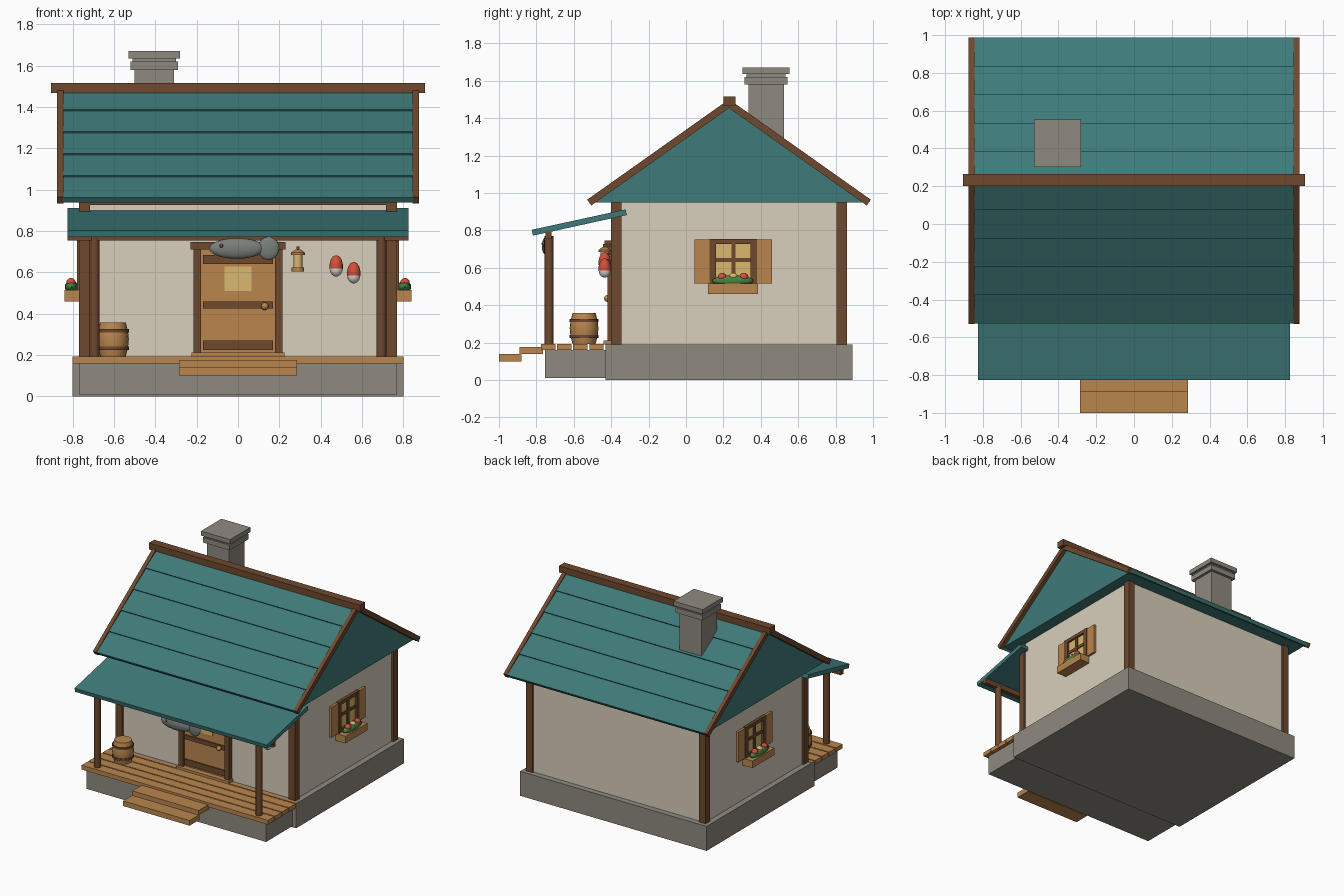
import bpy, bmesh, math
from mathutils import Matrix, Vector

if "Cube" in bpy.data.objects:
    bpy.data.objects.remove(bpy.data.objects["Cube"], do_unlink=True)


def material(name, r, g, b):
    lin = [(c / 255 / 12.92) if c < 11 else ((c / 255 + 0.055) / 1.055) ** 2.4 for c in (r, g, b)]
    m = bpy.data.materials.new(name)
    m.use_nodes = True
    m.diffuse_color = (*lin, 1)
    m.node_tree.nodes["Principled BSDF"].inputs["Base Color"].default_value = (*lin, 1)
    return m


TEAL = material("teal_roof", 62, 122, 121)
CREAM = material("cream_plaster", 216, 207, 188)
OCHRE = material("light_wood", 186, 134, 78)
BROWN = material("dark_wood", 110, 72, 46)
STONE = material("grey_stone", 144, 138, 127)
YELLOW = material("warm_glass", 218, 183, 110)
RED = material("red_paint", 210, 78, 58)
GREEN = material("leaf_green", 72, 130, 68)
WHITE = material("white_paint", 228, 224, 212)
GREY = material("fish_grey", 122, 127, 121)


def finish(name, bm, mats, smooth=False):
    bmesh.ops.recalc_face_normals(bm, faces=bm.faces)
    me = bpy.data.meshes.new(name)
    bm.to_mesh(me)
    bm.free()
    for m in mats:
        me.materials.append(m)
    if smooth:
        me.polygons.foreach_set("use_smooth", [True] * len(me.polygons))
        me.set_sharp_from_angle(angle=math.radians(40))
    ob = bpy.data.objects.new(name, me)
    bpy.context.scene.collection.objects.link(ob)
    return ob


def box(name, x, y, z, mat):
    """Box from (low, high) ranges on each axis."""
    bm = bmesh.new()
    bmesh.ops.create_cube(bm, size=1)
    for v in bm.verts:
        v.co = [r[0] + (c + 0.5) * (r[1] - r[0]) for r, c in zip((x, y, z), v.co)]
    return finish(name, bm, [mat])


def prism(name, points, x0, x1, mat):
    """Profile in the y-z plane extruded along x."""
    bm = bmesh.new()
    face = bm.faces.new([bm.verts.new((x0, y, z)) for y, z in points])
    out = bmesh.ops.extrude_face_region(bm, geom=[face])
    moved = [g for g in out["geom"] if isinstance(g, bmesh.types.BMVert)]
    bmesh.ops.translate(bm, verts=moved, vec=(x1 - x0, 0, 0))
    return finish(name, bm, [mat])


def lathe(name, profile, at, mats, sides=16, rule=None):
    """Profile of (radius, height) turned around the z axis."""
    bm = bmesh.new()
    rings = [[bm.verts.new((at[0] + r * math.cos(k * math.tau / sides),
                            at[1] + r * math.sin(k * math.tau / sides), at[2] + h))
              for k in range(sides)] for r, h in profile]
    for a, b in zip(rings, rings[1:]):
        for k in range(sides):
            n = (k + 1) % sides
            bm.faces.new((a[k], a[n], b[n], b[k]))
    bm.faces.new(rings[0])
    bm.faces.new(rings[-1])
    if rule:
        for f in bm.faces:
            f.material_index = rule(f.calc_center_median() - Vector(at))
    return finish(name, bm, mats, True)


def ball(name, at, radii, mat):
    bm = bmesh.new()
    bmesh.ops.create_uvsphere(bm, u_segments=16, v_segments=10, radius=1,
                              matrix=Matrix.Translation(at) @ Matrix.Diagonal((*radii, 1)))
    return finish(name, bm, [mat], True)


# Foundation, walls and corner posts
box("foundation", (-.8, .8), (-.43, .89), (0, .19), STONE)
box("porch_foundation", (-.77, .77), (-.755, -.42), (.01, .16), STONE)
box("walls", (-.755, .755), (-.38, .845), (.18, .96), CREAM)
box("front_wall_plate", (-.715, .715), (-.395, -.37), (.925, .95), BROWN)
for sx, side in ((1, "left"), (-1, "right")):
    x = sorted((sx * .715, sx * .77))
    box(f"front_corner_post_{side}", x, (-.4, -.345), (.19, .955), BROWN)
    box(f"back_corner_post_{side}", x, (.805, .86), (.19, .955), BROWN)

# Porch deck, steps, posts and beam
for i in range(5):
    y = -.775 + i * .086
    box(f"deck_plank_{i + 1}", (-.8, .8), (y, min(y + .077, -.4)), (.16, .193), OCHRE)
box("lower_step", (-.285, .285), (-1, -.88), (.1, .14), OCHRE)
box("upper_step", (-.285, .285), (-.89, -.765), (.138, .176), OCHRE)
for sx, side in ((1, "left"), (-1, "right")):
    lathe(f"porch_post_{side}", [(.024, 0), (.024, .58)], (sx * .694, -.732, .19), [BROWN], 12)
box("porch_beam", (-.826, .826), (-.75, -.718), (.755, .795), BROWN)
prism("porch_roof", [(-.825, .803), (-.818, .772), (-.316, .882), (-.323, .912)], -.825, .825, TEAL)

# Main roof: solid gable body, overlapping board courses, barge boards and ridge
prism("gable_body", [(-.49, .95), (.95, .95), (.23, 1.462)], -.845, .845, TEAL)
RIDGE, RUN, DROP = Vector((.23, 1.487)), .752, .532
for sy, side in ((-1, "front"), (1, "back")):
    slope = Vector((sy * RUN, -DROP))
    normal = Vector((sy * DROP, RUN)).normalized()

    def at(t, offset):
        return tuple(RIDGE + slope * t + normal * offset)

    courses = [at(0, -.02), at(0, 0)]
    for k in range(1, 6):
        courses += [at(k / 5, .009), at(k / 5, 0)]
    courses.append(at(1, -.02))
    prism(f"{side}_roof_courses", courses, -.848, .848, TEAL)
    barge = [at(0, -.027), at(0, .011), at(1, .011), at(1, -.027)]
    for sx in (-1, 1):
        prism(f"{side}_barge_board_{'left' if sx > 0 else 'right'}", barge, sx * .845, sx * .875, BROWN)
box("ridge_beam", (-.905, .905), (.2, .265), (1.467, 1.517), BROWN)

# Chimney
for name, h, z0, z1 in (("shaft", .095, 1.25, 1.59), ("collar", .115, 1.58, 1.62),
                        ("neck", .105, 1.61, 1.64), ("cap", .125, 1.635, 1.67)):
    box(f"chimney_{name}", (-.405 - h, -.405 + h), (.428 - h, .428 + h), (z0, z1), STONE)

# Door
box("door_panel", (-.18, .18), (-.4, -.37), (.2, .715), OCHRE)
for sx, side in ((1, "left"), (-1, "right")):
    box(f"door_jamb_{side}", sorted((sx * .178, sx * .215)), (-.42, -.37), (.19, .715), BROWN)
box("door_lintel", (-.23, .23), (-.435, -.37), (.71, .746), BROWN)
box("door_threshold", (-.225, .225), (-.44, -.37), (.19, .212), OCHRE)
for i, (z0, z1) in enumerate(((.225, .27), (.425, .458), (.64, .685))):
    box(f"door_rail_{i + 1}", (-.17, .17), (-.41, -.395), (z0, z1), BROWN)
box("door_window", (-.066, .066), (-.406, -.398), (.51, .628), YELLOW)
ball("door_knob", (.13, -.42, .436), (.018, .018, .018), OCHRE)

# Side windows with shutters and flower boxes
for sx, side in ((1, "left"), (-1, "right")):
    def plate(name, d0, d1, y, z, mat):
        box(f"{name}_{side}", sorted((sx * d0, sx * d1)), y, z, mat)

    plate("window_glass", .75, .762, (.14, .365), (.525, .74), YELLOW)
    for n, y in enumerate(((.125, .16), (.242, .264), (.345, .38))):
        plate(f"window_upright_{n + 1}", .75, .778 if n != 1 else .77, y, (.512, .755), BROWN)
    for n, z in enumerate(((.512, .54), (.63, .652), (.728, .755))):
        plate(f"window_rail_{n + 1}", .75, .777 if n != 1 else .769, (.13, .375), z, BROWN)
    plate("shutter_front", .75, .773, (.045, .126), (.515, .75), OCHRE)
    plate("shutter_back", .75, .773, (.379, .46), (.515, .75), OCHRE)
    plate("flower_box", .75, .84, (.117, .385), (.46, .515), OCHRE)
    ball(f"leaves_{side}", (sx * .806, .25, .53), (.032, .11, .03), GREEN)
    for n, (y, mat) in enumerate(((.193, RED), (.253, YELLOW), (.31, RED))):
        ball(f"flower_{n + 1}_{side}", (sx * .808, y, .55), (.023, .024, .023), mat)

# Barrel with hoops
lathe("barrel", [(.062, 0), (.073, .045), (.077, .083), (.073, .12), (.062, .165)],
      (-.605, -.545, .193), [OCHRE], 20)
for i, z in enumerate((.225, .31)):
    lathe(f"barrel_hoop_{i + 1}", [(.077, 0), (.077, .016)], (-.605, -.545, z), [BROWN], 20)

# Wall lantern and its bracket
lathe("lantern", [(.03, 0), (.03, .018), (.021, .018), (.021, .08), (.033, .08), (.033, .09), (.014, .105)],
      (.29, -.435, .605), [OCHRE, YELLOW], 12, lambda c: int(.02 < c.z < .078))
box("lantern_bracket", (.282, .298), (-.443, -.37), (.712, .726), BROWN)
box("lantern_hook", (.286, .294), (-.439, -.431), (.7, .72), BROWN)

# Hanging floats, white below and red above
for i, (x, z) in enumerate(((.475, .58), (.56, .547))):
    prof = [(.006, 0), (.02, .008), (.029, .022), (.032, .038), (.032, .06), (.027, .08), (.016, .097), (.006, .102)]
    lathe(f"float_{i + 1}", prof, (x, -.435, z), [WHITE, RED], 16, lambda c: int(c.z > .038))
    box(f"float_peg_{i + 1}", (x - .005, x + .005), (-.44, -.37), (z + .09, z + .1), BROWN)

# Hanging fish sign
ball("fish_body", (-.005, -.745, .716), (.135, .026, .05), GREY)
ball("fish_tail", (.148, -.745, .717), (.052, .016, .057), GREY)
ball("fish_eye", (-.08, -.765, .728), (.009, .007, .009), BROWN)
